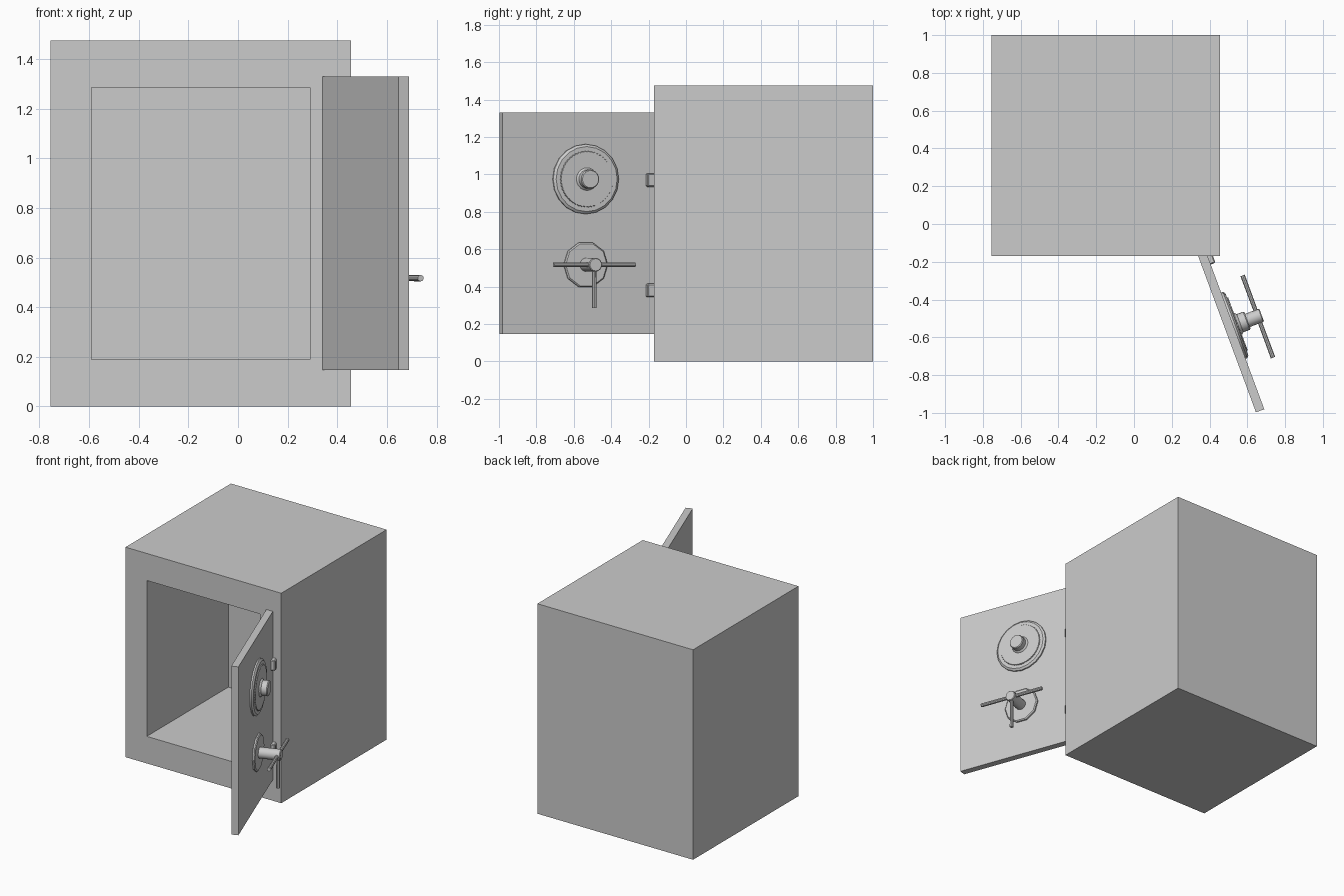
import bpy, bmesh
from math import sin, cos, pi, radians
from mathutils import Matrix, Vector

if "Cube" in bpy.data.objects:
    bpy.data.objects.remove(bpy.data.objects["Cube"])

# Door frame: local X runs toward the hinge, Y is up, Z points out of the door face
A = radians(20.3)
u = Vector((-sin(A), cos(A), 0))
n = Vector((cos(A), sin(A), 0))
DOOR = Matrix(((u.x, 0, n.x, 0.526), (u.y, 0, n.y, -0.538), (0, 1, 0, 0), (0, 0, 0, 1)))


def finish(name, bm, matrix=None, smooth=False):
    bmesh.ops.recalc_face_normals(bm, faces=bm.faces)
    if matrix:
        bm.transform(matrix)
    me = bpy.data.meshes.new(name)
    bm.to_mesh(me)
    bm.free()
    ob = bpy.data.objects.new(name, me)
    bpy.context.collection.objects.link(ob)
    if smooth:
        bpy.ops.object.select_all(action='DESELECT')
        bpy.context.view_layer.objects.active = ob
        ob.select_set(True)
        bpy.ops.object.shade_smooth_by_angle(angle=radians(30))
    return ob


def box_bm(lo, hi):
    bm = bmesh.new()
    bmesh.ops.create_cube(bm, size=1)
    for v in bm.verts:
        v.co = [l + (h - l) * (c + 0.5) for l, h, c in zip(lo, hi, v.co)]
    return bm


def lathe(name, profile, sides, height, notch=0.0, smooth=True, turn=0.0):
    """Stack rings of (radius, offset from door face), centred at a height on the door."""
    bm = bmesh.new()
    rings = []
    for r, h in profile:
        ring = []
        for i in range(sides):
            a = 2 * pi * i / sides + turn
            rr = r - notch * (i % 2)
            ring.append(bm.verts.new((rr * cos(a), height + rr * sin(a), h)))
        rings.append(ring)
    for lo, hi in zip(rings, rings[1:]):
        for i in range(sides):
            j = (i + 1) % sides
            bm.faces.new((lo[i], lo[j], hi[j], hi[i]))
    bm.faces.new(rings[0])
    bm.faces.new(rings[-1])
    return finish(name, bm, DOOR, smooth)


# Safe body: block with a framed cavity pushed in from the front
bm = box_bm((-0.755, -0.17, 0), (0.455, 1.0, 1.475))
bm.normal_update()
front = min(bm.faces, key=lambda f: f.calc_center_median().y)
bmesh.ops.inset_individual(bm, faces=[front], thickness=0.165)
for v in front.verts:
    v.co.x = -0.59 if v.co.x < -0.15 else 0.29
    v.co.z = 0.19 if v.co.z < 0.7 else 1.285
inner = bmesh.ops.extrude_discrete_faces(bm, faces=[front])["faces"][0]
bmesh.ops.translate(bm, verts=inner.verts, vec=(0, 0.905, 0))
finish("safe_body", bm)

# Door panel standing open
finish("door", box_bm((-0.472, 0.147, -0.047), (0.465, 1.33, 0)), DOOR)

# Hinges
for label, z in (("upper", 0.97), ("lower", 0.38)):
    bm = box_bm((0.345, z - 0.036, -0.01), (0.42, z + 0.036, 0.027))
    bmesh.ops.bevel(bm, geom=bm.edges[:], offset=0.006, segments=1, affect='EDGES')
    finish(label + "_hinge", bm, DOOR)

# Combination dial: rim, notched scale ring and knob
Z_DIAL = 0.975
lathe("dial_rim", [(0.187, 0), (0.187, 0.010), (0.174, 0.020)], 20, Z_DIAL)
lathe("dial_scale", [(0.152, 0.018), (0.149, 0.026)], 100, Z_DIAL, notch=0.004, smooth=False)
lathe("dial_knob", [(0.062, 0.024), (0.056, 0.034), (0.051, 0.038), (0.051, 0.074), (0.046, 0.080)],
      20, Z_DIAL)

# Handle: back plate, hub and three spokes
Z_HANDLE = 0.517
lathe("handle_plate", [(0.125, 0), (0.125, 0.010), (0.118, 0.016)], 10, Z_HANDLE, smooth=False)
lathe("handle_hub", [(0.037, 0.01), (0.037, 0.155), (0.033, 0.160)], 16, Z_HANDLE)
for i, angle in enumerate((0, 180, 270)):
    bm = bmesh.new()
    bmesh.ops.create_cone(bm, cap_ends=True, segments=10, radius1=0.012, radius2=0.013, depth=0.222)
    place = (Matrix.Translation((0, Z_HANDLE, 0.138)) @ Matrix.Rotation(radians(angle), 4, 'Z')
             @ Matrix.Rotation(radians(90), 4, 'Y') @ Matrix.Translation((0, 0, 0.121)))
    finish(f"handle_spoke_{i + 1}", bm, DOOR @ place, True)
